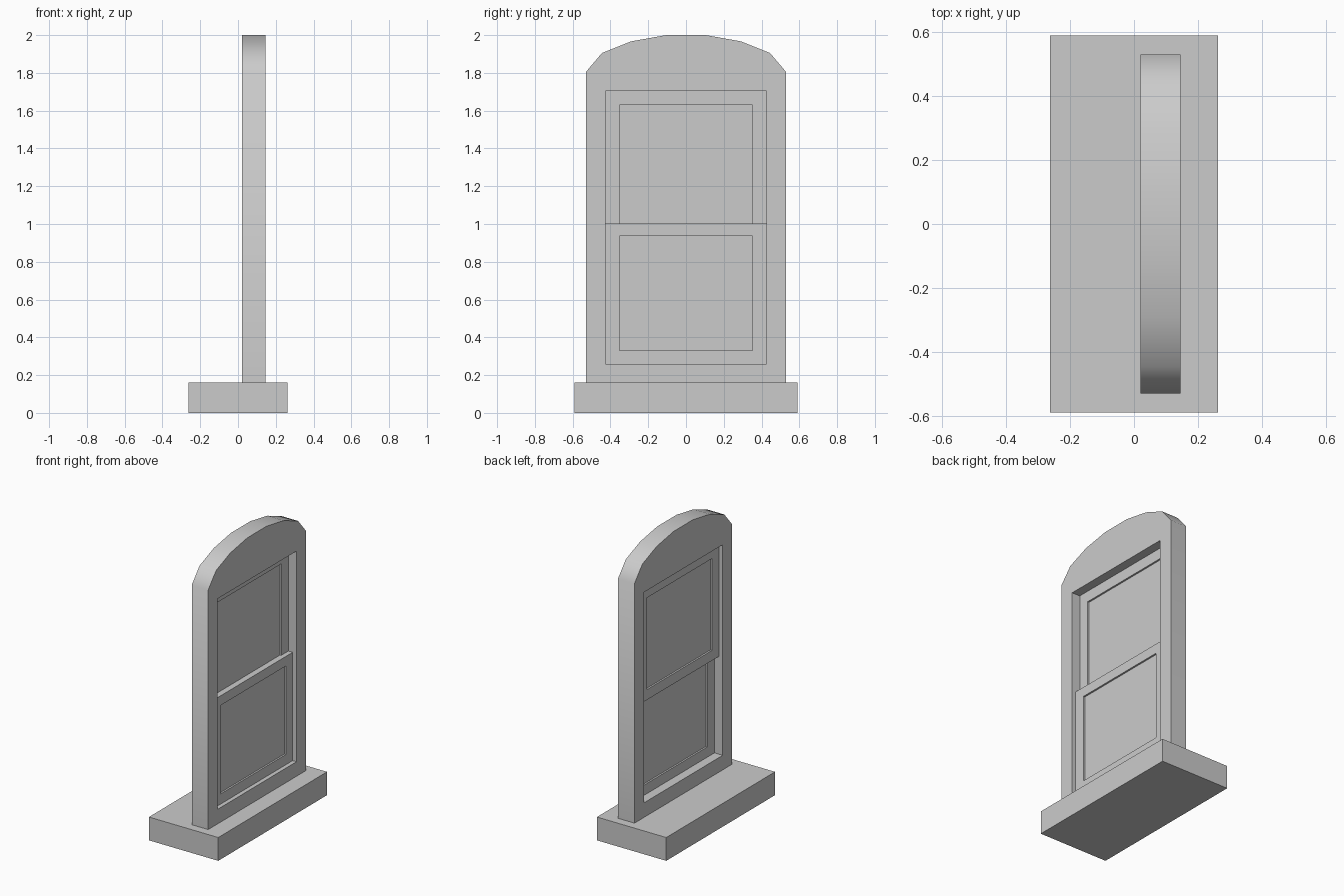
import bpy
import bmesh
import math

cube = bpy.data.objects.get("Cube")
if cube:
    bpy.data.objects.remove(cube, do_unlink=True)

# One grey for every part
grey = bpy.data.materials.new("plain grey")
grey.use_nodes = True
colour = (0.6, 0.6, 0.6, 1)
grey.diffuse_color = colour
for node in grey.node_tree.nodes:
    if node.type == 'BSDF_PRINCIPLED':
        node.inputs["Base Color"].default_value = colour


def rect(half_width, bottom, top):
    return [(-half_width, bottom), (half_width, bottom),
            (half_width, top), (-half_width, top)]


def slab(name, x0, x1, *loops):
    """Extrude a y-z outline, with any further loops as holes, from x0 to x1."""
    bm = bmesh.new()
    edges = []
    for loop in loops:
        verts = [bm.verts.new((x0, y, z)) for y, z in loop]
        edges += [bm.edges.new((a, b)) for a, b in zip(verts, verts[1:] + verts[:1])]
    bmesh.ops.triangle_fill(bm, edges=edges, use_beauty=True, normal=(1, 0, 0))
    extruded = bmesh.ops.extrude_face_region(bm, geom=bm.faces[:], use_keep_orig=True)
    moved = [g for g in extruded["geom"] if isinstance(g, bmesh.types.BMVert)]
    bmesh.ops.translate(bm, verts=moved, vec=(x1 - x0, 0, 0))
    bmesh.ops.recalc_face_normals(bm, faces=bm.faces[:])
    mesh = bpy.data.meshes.new(name)
    bm.to_mesh(mesh)
    bm.free()
    mesh.materials.append(grey)
    obj = bpy.data.objects.new(name, mesh)
    bpy.context.collection.objects.link(obj)
    return obj


def sash(name, x0, bottom, top, glass_bottom, glass_top):
    """A sash frame with a thin pane set in the middle of its depth."""
    depth, pane_inset, glass_half = 0.033, 0.012, 0.353
    opening = rect(glass_half, glass_bottom, glass_top)
    slab(name + "_sash", x0, x0 + depth, rect(OPENING_HALF, bottom, top), opening)
    slab(name + "_pane", x0 + pane_inset, x0 + depth - pane_inset, opening)


OPENING_HALF, OPENING_BOTTOM, OPENING_TOP = 0.427, 0.26, 1.705
SILL_TOP = 0.16

# Sill block
slab("sill", -0.263, 0.263, rect(0.59, 0, SILL_TOP))

# Arched surround with a rectangular opening
right_half = [(0.53, SILL_TOP), (0.53, 1.805), (0.445, 1.905), (0.29, 1.967), (0.105, 2.0)]
outline = right_half + [(-y, z) for y, z in reversed(right_half)]
surround = slab("arched_surround", 0.02, 0.145, outline,
                rect(OPENING_HALF, OPENING_BOTTOM, OPENING_TOP))

# Sliding sashes, the upper one nearer -x
sash("upper", 0.05, 0.93, OPENING_TOP, 1.0, 1.63)
sash("lower", 0.083, OPENING_BOTTOM, 1.003, 0.33, 0.937)

# Smooth arch, sharp corners
bpy.ops.object.select_all(action='DESELECT')
surround.select_set(True)
bpy.context.view_layer.objects.active = surround
bpy.ops.object.shade_smooth_by_angle(angle=math.radians(50))
